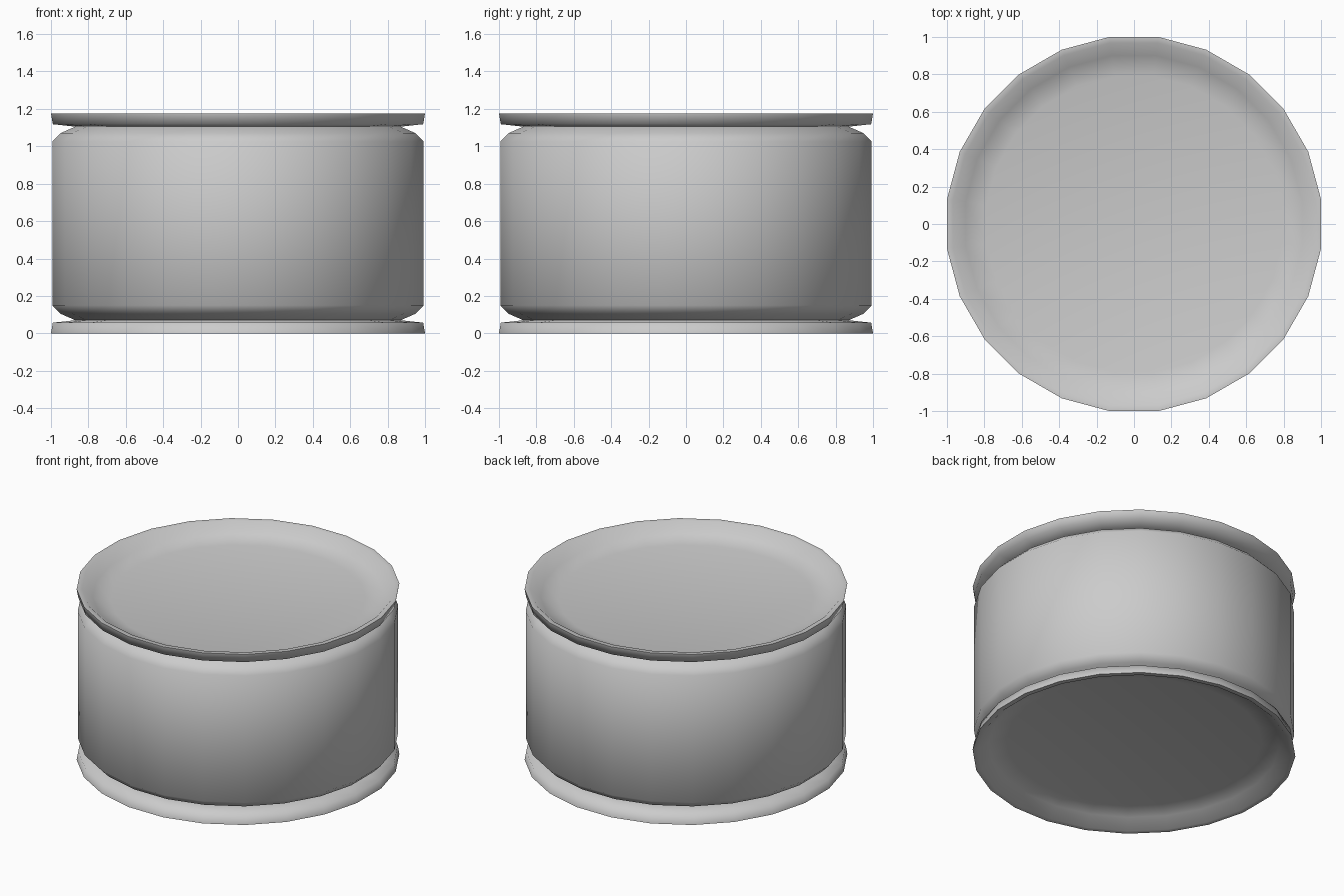
import bpy, bmesh, math

if "Cube" in bpy.data.objects:
    bpy.data.objects.remove(bpy.data.objects["Cube"])

SIDES = 24
FIT = 1 / math.cos(math.pi / SIDES)   # profile radii are measured to the flats
HEIGHT = 1.175


def lathe(name, profile, cap_end=False):
    """Revolve (radius, z) points, listed bottom to top on the outside."""
    bm = bmesh.new()
    rings = []
    for r, z in profile:
        rings.append([bm.verts.new((r * FIT * math.cos(a), r * FIT * math.sin(a), z))
                      for a in (2 * math.pi * (i + 0.5) / SIDES for i in range(SIDES))])
    for low, high in zip(rings, rings[1:]):
        for i in range(SIDES):
            j = (i + 1) % SIDES
            bm.faces.new((low[i], low[j], high[j], high[i]))
    if cap_end:
        bm.faces.new(rings[-1])
    mesh = bpy.data.meshes.new(name)
    bm.to_mesh(mesh)
    bm.free()
    obj = bpy.data.objects.new(name, mesh)
    bpy.context.collection.objects.link(obj)
    bpy.ops.object.select_all(action='DESELECT')
    obj.select_set(True)
    bpy.context.view_layer.objects.active = obj
    bpy.ops.object.shade_smooth_by_angle(angle=math.radians(80))
    return obj


# Can wall with rolled-in shoulders
lathe("can_body", [(0.87, 0.07), (0.95, 0.105), (0.993, 0.15),
                   (0.993, 1.025), (0.95, 1.07), (0.87, 1.105)])

# Lid: flared rim, narrow lip and recessed panel
lid_profile = [(0.87, 1.105), (0.99, 1.118), (1.0, HEIGHT),
               (0.968, HEIGHT), (0.90, 1.115), (0.79, 1.09)]
lathe("top_lid", lid_profile, cap_end=True)

# Base: the same lid turned upside down
base = lathe("bottom_lid", [(r, z) for r, z in lid_profile], cap_end=True)
for v in base.data.vertices:
    v.co.z = HEIGHT - v.co.z
base.data.flip_normals()
